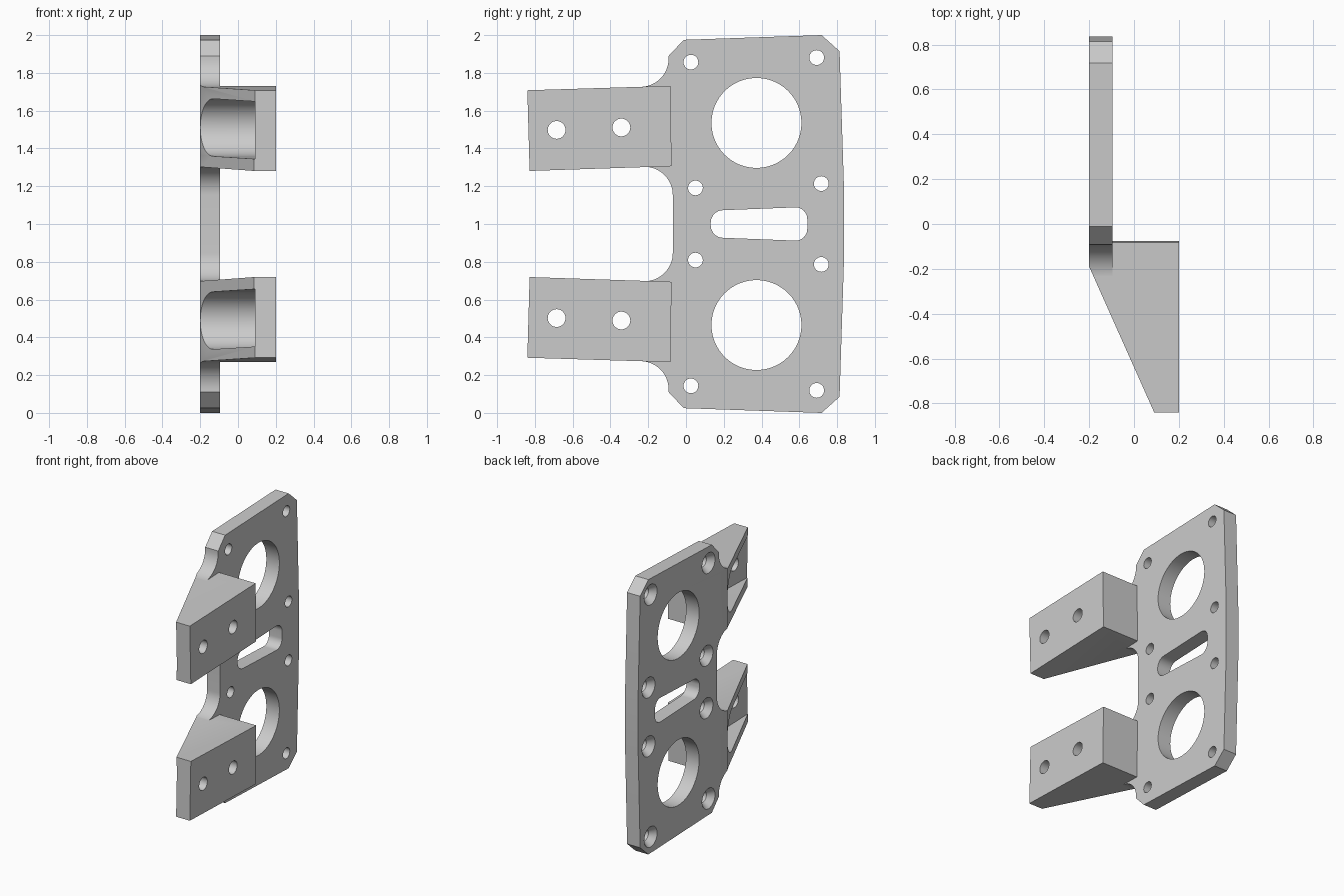
import bpy, bmesh, math
from math import sin, cos, radians

if "Cube" in bpy.data.objects:
    bpy.data.objects.remove(bpy.data.objects["Cube"])

BACK, FRONT = -0.2, -0.095      # plate thickness range along x
TILT = 0.029                    # small splay of each arm

grey = bpy.data.materials.new("light_grey")
grey.diffuse_color = (0.6, 0.6, 0.6, 1)
grey.use_nodes = True
grey.node_tree.nodes["Principled BSDF"].inputs["Base Color"].default_value = grey.diffuse_color


def arc(cy, cz, r, a0, a1, n=16):
    """Points (y, z) along an arc, angles in degrees."""
    return [(cy + r * cos(radians(a0 + (a1 - a0) * i / n)),
             cz + r * sin(radians(a0 + (a1 - a0) * i / n))) for i in range(n + 1)]


def circle(cy, cz, r, n=64):
    return arc(cy, cz, r, 0, 360, n)[:-1]


def flip(pts):
    """Mirror a (y, z) profile about mid height."""
    return [(y, 2 - z) for y, z in pts]


def loft(name, rings):
    """Closed solid through (x, profile) rings with equal point counts."""
    bm = bmesh.new()
    loops = [[bm.verts.new((x, y, z)) for y, z in pts] for x, pts in rings]
    n = len(loops[0])
    for a, b in zip(loops, loops[1:]):
        for i in range(n):
            j = (i + 1) % n
            bm.faces.new((a[i], a[j], b[j], b[i]))
    bm.faces.new(loops[0])
    bm.faces.new(loops[-1])
    bmesh.ops.recalc_face_normals(bm, faces=bm.faces)
    mesh = bpy.data.meshes.new(name)
    bm.to_mesh(mesh)
    bm.free()
    ob = bpy.data.objects.new(name, mesh)
    bpy.context.collection.objects.link(ob)
    return ob


def prism(name, pts, x0, x1):
    return loft(name, [(x0, pts), (x1, pts)])


def combine(base, tool, op):
    tool.hide_render = True
    mod = base.modifiers.new(op, 'BOOLEAN')
    mod.operation, mod.object, mod.solver = op, tool, 'EXACT'
    bpy.context.view_layer.objects.active = base
    bpy.ops.object.modifier_apply(modifier=mod.name)
    bpy.data.objects.remove(tool)


# Plate outline, upper half from the outer edge round to the inner edge
half = [(0.836, 1.2), (0.813, 1.915), (0.718, 2.0), (-0.012, 1.975), (-0.092, 1.89)]
half += arc(-0.242, 1.876, 0.15, 0, -90)
half += arc(-0.22, 1.153, 0.15, 90, 0)
plate = prism("mounting_plate", half + flip(half)[::-1], BACK, FRONT)

# Two splayed arms
arm = [(-0.84, 1.708), (-0.083, 1.731), (-0.076, 1.306), (-0.828, 1.281)]
for pts in (arm, flip(arm)):
    combine(plate, prism("arm", pts, BACK, 0.2), 'UNION')

# Sloped back of the arms
slope = prism("slope_cutter", [(0, -0.5), (0, 2.5), (1, 2.5), (1, -0.5)], 0, 1)
wedge = [(-0.2, -0.19), (0.09, -0.84), (0.09 + 0.29 * 0.5, -0.84 - 0.65 * 0.5),
         (-0.6, -1.165), (-0.6, -0.19)]
bm = bmesh.new()
low = [bm.verts.new((x, y, -0.5)) for x, y in wedge]
top = [bm.verts.new((x, y, 2.5)) for x, y in wedge]
bm.faces.new(low)
bm.faces.new(top)
for i in range(len(wedge)):
    j = (i + 1) % len(wedge)
    bm.faces.new((low[i], low[j], top[j], top[i]))
bmesh.ops.recalc_face_normals(bm, faces=bm.faces)
bm.to_mesh(slope.data)
bm.free()
combine(plate, slope, 'DIFFERENCE')

# Round-ended pocket behind each arm
deg = math.degrees(TILT)
pocket = arc(-0.342, 1.511, 0.152, -90 + deg, 90 + deg, 40)
for y, z in (pocket[-1], pocket[0]):
    pocket.append((y - 0.8, z - 0.8 * TILT))
for pts in (pocket, flip(pocket)):
    combine(plate, prism("pocket_cutter", pts, -0.4, 0.09), 'DIFFERENCE')

# Large openings, arm bolt holes and countersunk screw holes
for side in (lambda p: p, flip):
    combine(plate, prism("opening_cutter", side(circle(0.373, 1.535, 0.238, 96)), -0.4, 0.4),
            'DIFFERENCE')
    for y, z in ((-0.685, 1.498), (-0.342, 1.511)):
        combine(plate, prism("bolt_cutter", side(circle(y, z, 0.047, 40)), 0.03, 0.4),
                'DIFFERENCE')
    for y, z in ((0.026, 1.857), (0.692, 1.881), (0.05, 1.191), (0.716, 1.214)):
        wide, thin = side(circle(y, z, 0.074, 40)), side(circle(y, z, 0.039, 40))
        combine(plate, loft("screw_cutter", [(-0.4, wide), (BACK, wide), (-0.155, thin),
                                             (0.4, thin)]), 'DIFFERENCE')

# Tapered central slot with rounded corners
slot = arc(0.58, 1.026, 0.062, 0, 92, 12) + arc(0.197, 1.007, 0.066, 92, 180, 12)
combine(plate, prism("slot_cutter", slot + flip(slot)[::-1], -0.4, 0.4), 'DIFFERENCE')

# Finish
plate.data.materials.clear()
plate.data.materials.append(grey)
for p in plate.data.polygons:
    p.material_index = 0
bpy.ops.object.select_all(action='DESELECT')
plate.select_set(True)
bpy.context.view_layer.objects.active = plate
bpy.ops.object.shade_smooth_by_angle(angle=radians(25))
